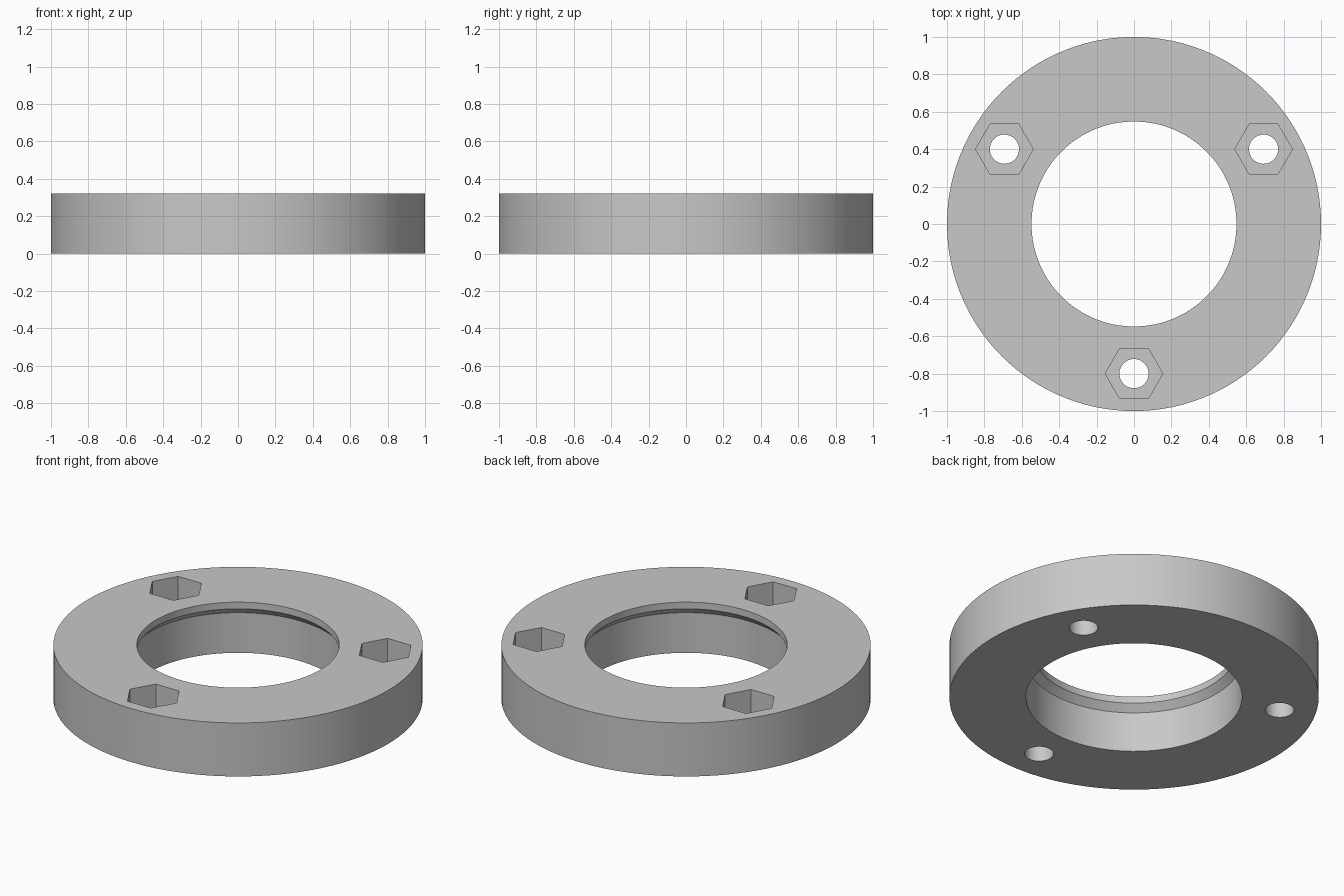
import bpy, bmesh, math
from mathutils import Matrix, Vector

if "Cube" in bpy.data.objects:
    bpy.data.objects.remove(bpy.data.objects["Cube"], do_unlink=True)

HEIGHT = 0.32
SEGMENTS = 120
POCKET_DEPTH = 0.16

grey = bpy.data.materials.new("plain grey")
grey.use_nodes = True
colour = (0.58, 0.58, 0.58, 1)
grey.diffuse_color = colour
grey.node_tree.nodes["Principled BSDF"].inputs["Base Color"].default_value = colour


def add_object(name, bm):
    bmesh.ops.recalc_face_normals(bm, faces=bm.faces)
    mesh = bpy.data.meshes.new(name)
    bm.to_mesh(mesh)
    bm.free()
    mesh.materials.append(grey)
    obj = bpy.data.objects.new(name, mesh)
    bpy.context.collection.objects.link(obj)
    return obj


def make_cutter(name, radius, sides, bottom, top):
    """Three upright prisms spaced evenly around the ring."""
    bm = bmesh.new()
    for i in range(3):
        angle = math.radians(120 * i - 90)
        centre = Vector((0.8 * math.cos(angle), 0.8 * math.sin(angle), (bottom + top) / 2))
        # Hexagon corners point along x
        turn = Matrix.Rotation(math.radians(90), 4, "Z")
        bmesh.ops.create_cone(bm, cap_ends=True, segments=sides, radius1=radius,
                              radius2=radius, depth=top - bottom,
                              matrix=Matrix.Translation(centre) @ turn)
    cutter = add_object(name, bm)
    cutter.hide_render = True
    return cutter


# Ring body: revolved section with a chamfered lip at the top of the bore
section = [(1, 0), (1, HEIGHT), (0.548, HEIGHT), (0.548, 0.28), (0.585, 0.24), (0.585, 0)]
bm = bmesh.new()
verts = [bm.verts.new((r, 0, z)) for r, z in section]
edges = [bm.edges.new((a, b)) for a, b in zip(verts, verts[1:] + verts[:1])]
bmesh.ops.spin(bm, geom=verts + edges, cent=(0, 0, 0), axis=(0, 0, 1),
               angle=math.tau, steps=SEGMENTS)
bmesh.ops.remove_doubles(bm, verts=bm.verts, dist=0.0001)
ring = add_object("flange_ring", bm)

# Bolt holes right through, and hexagonal nut pockets in the top
cutters = [
    make_cutter("bolt_hole_cutter", 0.078, 48, -0.1, HEIGHT + 0.1),
    make_cutter("nut_pocket_cutter", 0.154, 6, HEIGHT - POCKET_DEPTH, HEIGHT + 0.1),
]
bpy.context.view_layer.objects.active = ring
ring.select_set(True)
for cutter in cutters:
    cut = ring.modifiers.new(cutter.name, "BOOLEAN")
    cut.operation = "DIFFERENCE"
    cut.solver = "EXACT"
    cut.object = cutter
    bpy.ops.object.modifier_apply(modifier=cut.name)
    bpy.data.objects.remove(cutter, do_unlink=True)

# Smooth round walls, crisp rims and hexagon corners
bpy.ops.object.shade_smooth_by_angle(angle=math.radians(25))
